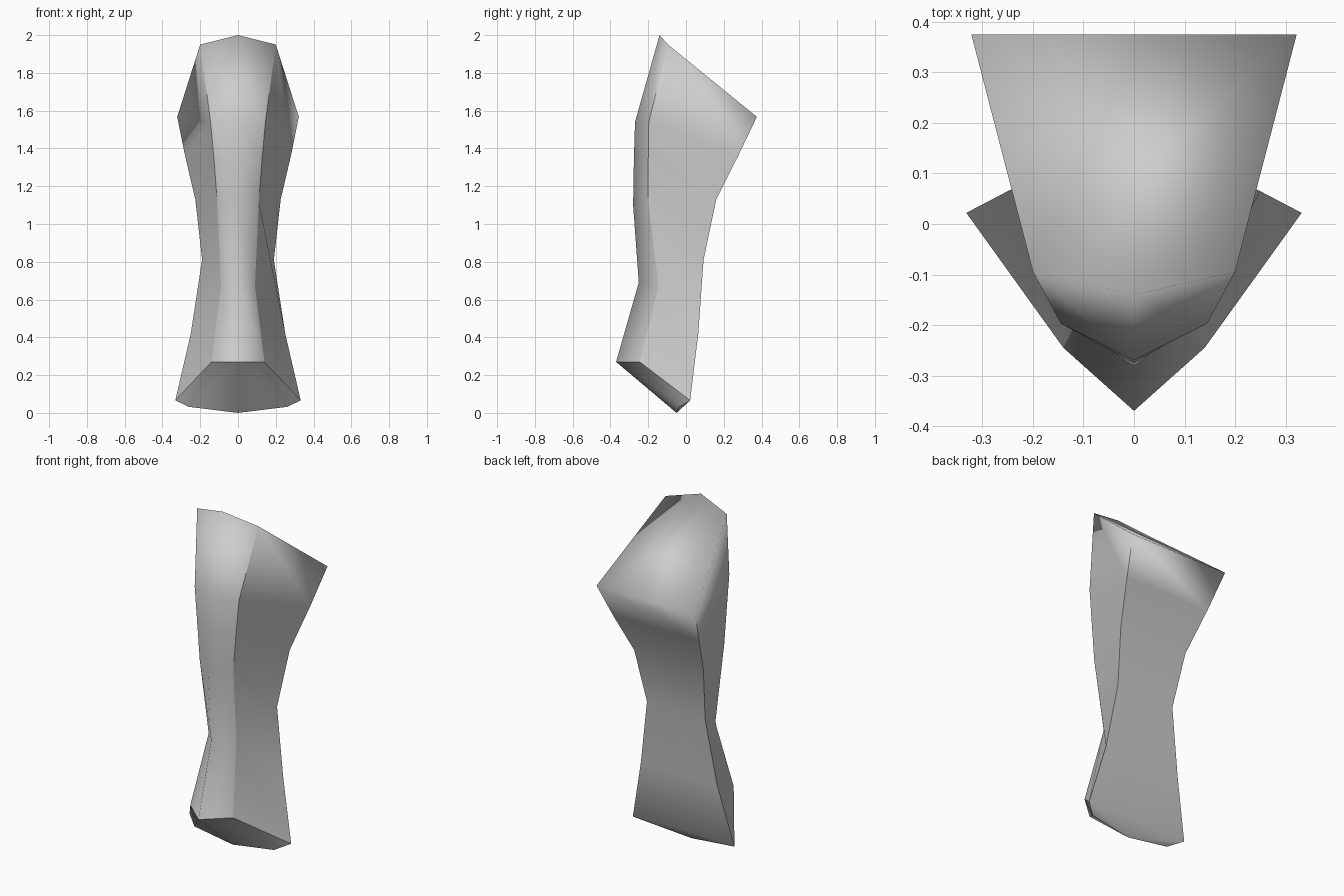
import bpy, bmesh

if "Cube" in bpy.data.objects:
    bpy.data.objects.remove(bpy.data.objects["Cube"])

# Rails running from the top to the bottom, as (x, y, z)
FRONT = [(0, -.14, 2.0), (0, -.27, 1.54), (0, -.276, 1.34), (0, -.28, 1.10), (0, -.25, .69), (0, -.37, .27)]
CORNER = [(.20, -.095, 1.95), (.145, -.197, 1.54), (.127, -.20, 1.34), (.11, -.20, 1.12),
          (.09, -.145, .67), (.14, -.245, .27)]
BACK = [(.322, .375, 1.567), (.28, .276, 1.36), (.226, .16, 1.13), (.19, .093, .81), (.25, .065, .42),
        (.332, .022, .066)]
# Low rim below the back edge
RIM = (.26, -.035, .032)
HEEL = (0, -.05, 0)

bm = bmesh.new()


def rail(points, side=1):
    return [bm.verts.new((side * x, y, z)) for x, y, z in points]


front = rail(FRONT)
cr, cl = rail(CORNER), rail(CORNER, -1)
br, bl = rail(BACK), rail(BACK, -1)
rim_r, rim_l, heel = rail([RIM])[0], rail([RIM], -1)[0], rail([HEEL])[0]

# Walls between neighbouring rails
loop = [front, cr, br, bl, cl]
for a, b in zip(loop, loop[1:] + loop[:1]):
    for i in range(len(FRONT) - 1):
        bm.faces.new((a[i], a[i + 1], b[i + 1], b[i]))

# Sloping lid
bm.faces.new((front[0], cr[0], cl[0]))
bm.faces.new((cl[0], cr[0], br[0], bl[0]))

# Slanted underside
bm.faces.new((front[-1], heel, rim_r, cr[-1]))
bm.faces.new((front[-1], cl[-1], rim_l, heel))
bm.faces.new((cr[-1], rim_r, br[-1]))
bm.faces.new((cl[-1], bl[-1], rim_l))

# Narrow chamfer below the back
bm.faces.new((br[-1], rim_r, heel))
bm.faces.new((bl[-1], heel, rim_l))
bm.faces.new((br[-1], heel, bl[-1]))

bmesh.ops.recalc_face_normals(bm, faces=bm.faces[:])

# Smooth shading: the lid and back chamfer blend softly into the walls
for f in bm.faces:
    f.smooth = True


def sharpen(path):
    for a, b in zip(path, path[1:]):
        bm.edges.get((a, b)).smooth = False


# Sharp corner rails and sharp outline of the underside
for r in (cr, cl, br, bl):
    sharpen(r)
sharpen([br[-1], cr[-1], front[-1], cl[-1], bl[-1]])
sharpen([br[-1], rim_r, heel, rim_l, bl[-1]])

mesh = bpy.data.meshes.new("armour_plate")
bm.to_mesh(mesh)
bm.free()

grey = bpy.data.materials.new("light_grey")
grey.diffuse_color = (.61, .61, .61, 1)
grey.use_nodes = True
grey.node_tree.nodes["Principled BSDF"].inputs["Base Color"].default_value = grey.diffuse_color
mesh.materials.append(grey)
bpy.context.collection.objects.link(bpy.data.objects.new("armour_plate", mesh))
